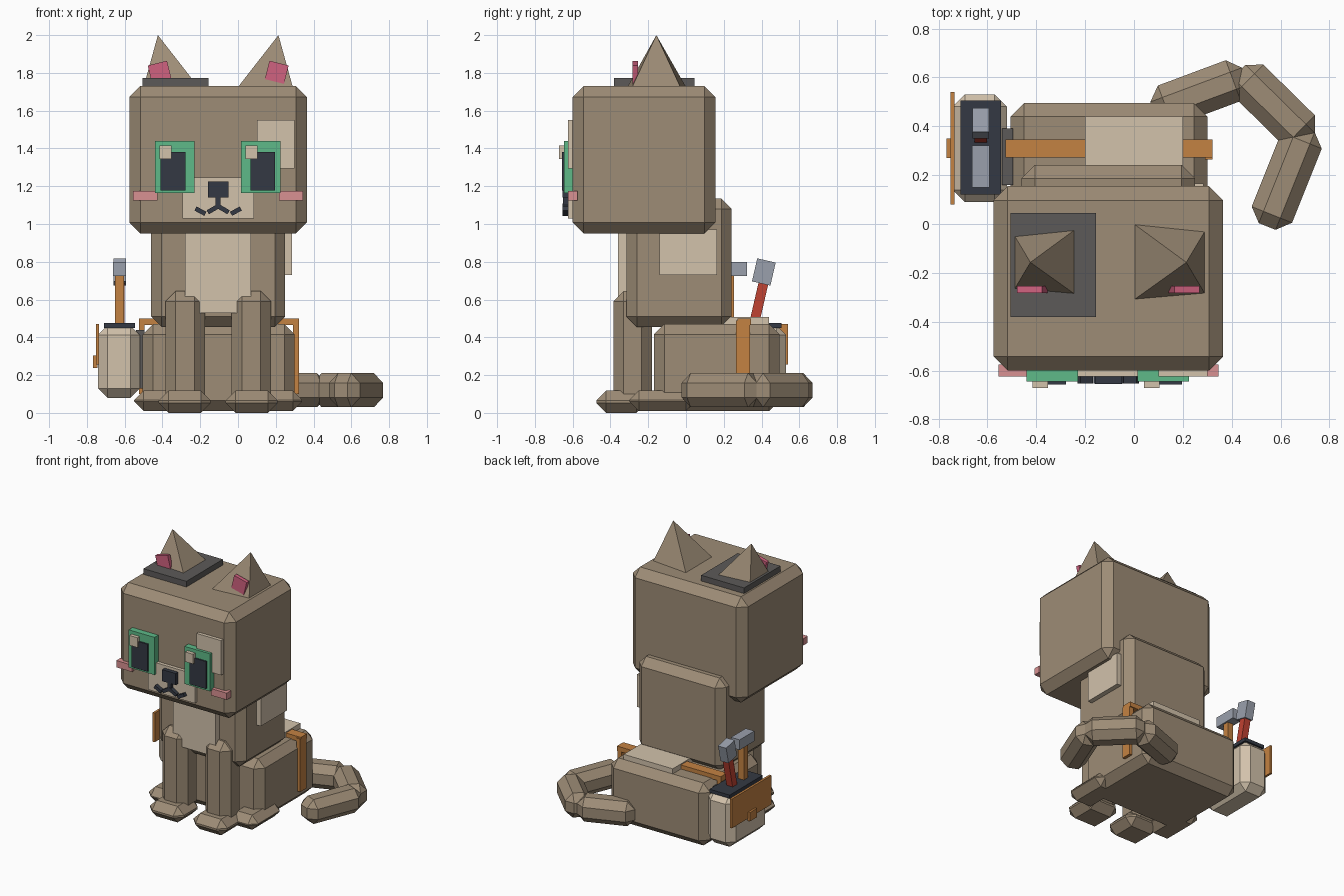
import bpy, bmesh, math
from mathutils import Matrix, Vector

if "Cube" in bpy.data.objects:
    bpy.data.objects.remove(bpy.data.objects["Cube"])

CX = -0.105  # symmetry plane of the animal


def material(name, rgb):
    m = bpy.data.materials.new(name)
    lin = [((c / 255 + 0.055) / 1.055) ** 2.4 for c in rgb]
    m.diffuse_color = (*lin, 1)
    m.use_nodes = True
    m.node_tree.nodes["Principled BSDF"].inputs["Base Color"].default_value = m.diffuse_color
    return m


BROWN = material("brown fur", (157, 140, 118))
CREAM = material("cream fur", (210, 194, 171))
GREEN = material("green iris", (94, 186, 136))
DARK = material("dark slate", (52, 57, 67))
STEEL = material("steel grey", (154, 160, 172))
RED = material("red handle", (192, 66, 50))
TAN = material("orange leather", (196, 130, 66))
ROSE = material("rose cheek", (217, 145, 146))
PINK = material("pink inner ear", (208, 98, 128))
CHAR = material("charcoal", (92, 90, 89))


def finish(name, bm, mat):
    bmesh.ops.recalc_face_normals(bm, faces=bm.faces)
    me = bpy.data.meshes.new(name)
    bm.to_mesh(me)
    bm.free()
    me.materials.append(mat)
    ob = bpy.data.objects.new(name, me)
    bpy.context.collection.objects.link(ob)
    return ob


def block(name, centre, size, mat, bevel=0.0, rot=None):
    """Box with optional flat chamfers, turned by rot about its centre."""
    bm = bmesh.new()
    bmesh.ops.create_cube(bm, size=1)
    bmesh.ops.scale(bm, vec=size, verts=bm.verts)
    if bevel:
        bmesh.ops.bevel(bm, geom=bm.edges[:], offset=bevel, segments=1,
                        profile=0.5, affect='EDGES')
    m = Matrix.Translation(centre)
    if rot is not None:
        m = m @ rot
    bm.transform(m)
    return finish(name, bm, mat)


def box(name, x, y, z, mat, bevel=0.0):
    """Box from its limits along each axis."""
    r = (x, y, z)
    return block(name, [(a + b) / 2 for a, b in r], [b - a for a, b in r], mat, bevel)


def rod(name, a, b, width, height, mat, bevel=0.0):
    """Box running from point a to point b."""
    a, b = Vector(a), Vector(b)
    d = b - a
    rot = d.to_track_quat('X', 'Z').to_matrix().to_4x4()
    return block(name, (a + b) / 2, (d.length, width, height), mat, bevel, rot)


# Head, torso and sitting hindquarters
box("head", (-0.575, 0.365), (-0.60, 0.155), (0.95, 1.73), BROWN, 0.058)
box("torso", (-0.46, 0.25), (-0.315, 0.242), (0.455, 1.135), BROWN, 0.055)
box("hindquarters", (-0.505, 0.30), (-0.17, 0.495), (0.01, 0.47), BROWN, 0.055)

# Cream patches
box("chest_patch", (-0.28, 0.07), (-0.36, -0.30), (0.53, 0.97), CREAM)
box("side_patch", (0.24, 0.285), (-0.14, 0.165), (0.73, 0.97), CREAM)
box("brow_patch", (0.10, 0.30), (-0.625, -0.59), (1.295, 1.55), CREAM)
box("muzzle", (-0.295, 0.085), (-0.625, -0.59), (1.03, 1.245), CREAM)
box("back_patch", (-0.20, 0.20), (0.17, 0.44), (0.45, 0.508), CREAM)

# Plate under one ear
box("ear_plate", (-0.505, -0.155), (-0.38, 0.045), (1.725, 1.772), CHAR)

for s, side in ((-1, "left"), (1, "right")):
    def span(a, b):
        return tuple(sorted((CX + s * a, CX + s * b)))

    # Legs and paws
    box(side + "_front_leg", span(0.07, 0.28), (-0.385, -0.18), (0.04, 0.645), BROWN, 0.055)
    box(side + "_front_paw", span(0.04, 0.315), (-0.475, -0.21), (0.0, 0.118), BROWN, 0.052)
    box(side + "_hind_paw", span(0.225, 0.445), (-0.30, 0.05), (0.01, 0.118), BROWN, 0.05)

    # Ear: skewed pyramid
    bm = bmesh.new()
    tip = bm.verts.new((CX + s * 0.319, -0.157, 2.0))
    base = [bm.verts.new((CX + s * x, y, 1.725)) for x, y in
            ((0.105, 0.0), (0.395, -0.03), (0.395, -0.285), (0.105, -0.31))]
    bm.faces.new(base)
    for i in range(4):
        bm.faces.new((base[i], base[(i + 1) % 4], tip))
    finish(side + "_ear", bm, BROWN)
    block(side + "_inner_ear", (CX + s * 0.31, -0.268, 1.803), (0.105, 0.028, 0.10), PINK,
          rot=Matrix.Rotation(s * math.radians(14), 4, 'Y'))

    # Cheek
    box(side + "_cheek", span(0.322, 0.45), (-0.625, -0.575), (1.125, 1.175), ROSE)

    # Mouth strokes
    rod(side + "_mouth_inner", (CX + s * -0.005, -0.638, 1.097), (CX + s * 0.055, -0.638, 1.062),
        0.03, 0.024, DARK)
    rod(side + "_mouth_outer", (CX + s * 0.068, -0.638, 1.054), (CX + s * 0.12, -0.638, 1.082),
        0.03, 0.024, DARK)

# Eyes, with highlights on the same side of both
for side, x, px, hx in (("left", -0.44, -0.41, -0.415), ("right", 0.015, 0.065, 0.04)):
    box(side + "_iris", (x, x + 0.21), (-0.645, -0.59), (1.163, 1.44), GREEN)
    box(side + "_pupil", (px, px + 0.132), (-0.656, -0.60), (1.178, 1.38), DARK)
    box(side + "_eye_highlight", (hx, hx + 0.064), (-0.672, -0.635), (1.343, 1.415), CREAM)

# Nose and line to the mouth
box("nose", (-0.16, -0.05), (-0.655, -0.60), (1.14, 1.225), DARK)
box("mouth_line", (-0.118, -0.092), (-0.65, -0.61), (1.085, 1.145), DARK)

# Tail curling round to the front
tail = [((0.08, 0.465), (0.455, 0.605)), ((0.43, 0.625), (0.715, 0.345)),
        ((0.705, 0.39), (0.545, -0.01))]
for i, (a, b) in enumerate(tail):
    rod(f"tail_segment_{i + 1}", (*a, 0.12), (*b, 0.12), 0.178, 0.18, BROWN, 0.052)

# Strap over the back
box("strap_top", (-0.525, 0.322), (0.272, 0.345), (0.465, 0.50), TAN)
box("strap_right", (0.29, 0.322), (0.265, 0.338), (0.10, 0.49), TAN)
box("strap_left", (-0.525, -0.495), (0.272, 0.345), (0.10, 0.49), TAN)

# Tool pouch
box("pouch_mount", (-0.54, -0.495), (0.16, 0.39), (0.13, 0.44), CHAR)
box("pouch", (-0.742, -0.52), (0.09, 0.53), (0.08, 0.462), CREAM, 0.05)
box("pouch_opening", (-0.71, -0.545), (0.12, 0.505), (0.45, 0.475), DARK)
box("pouch_flap", (-0.752, -0.735), (0.08, 0.54), (0.255, 0.47), TAN)
box("flap_buckle", (-0.767, -0.745), (0.27, 0.35), (0.238, 0.303), TAN)

# Hammer
box("hammer_handle", (-0.651, -0.604), (0.21, 0.255), (0.40, 0.74), TAN)
box("hammer_head", (-0.663, -0.592), (0.15, 0.322), (0.725, 0.80), STEEL)

# Tilted red-handled tool
tilt = Matrix.Rotation(math.radians(-13), 4, 'X')
block("red_tool_handle", (-0.627, 0.383, 0.57), (0.05, 0.052, 0.30), RED, rot=tilt)
block("red_tool_head", (-0.627, 0.412, 0.746), (0.066, 0.10, 0.125), STEEL, rot=tilt)
